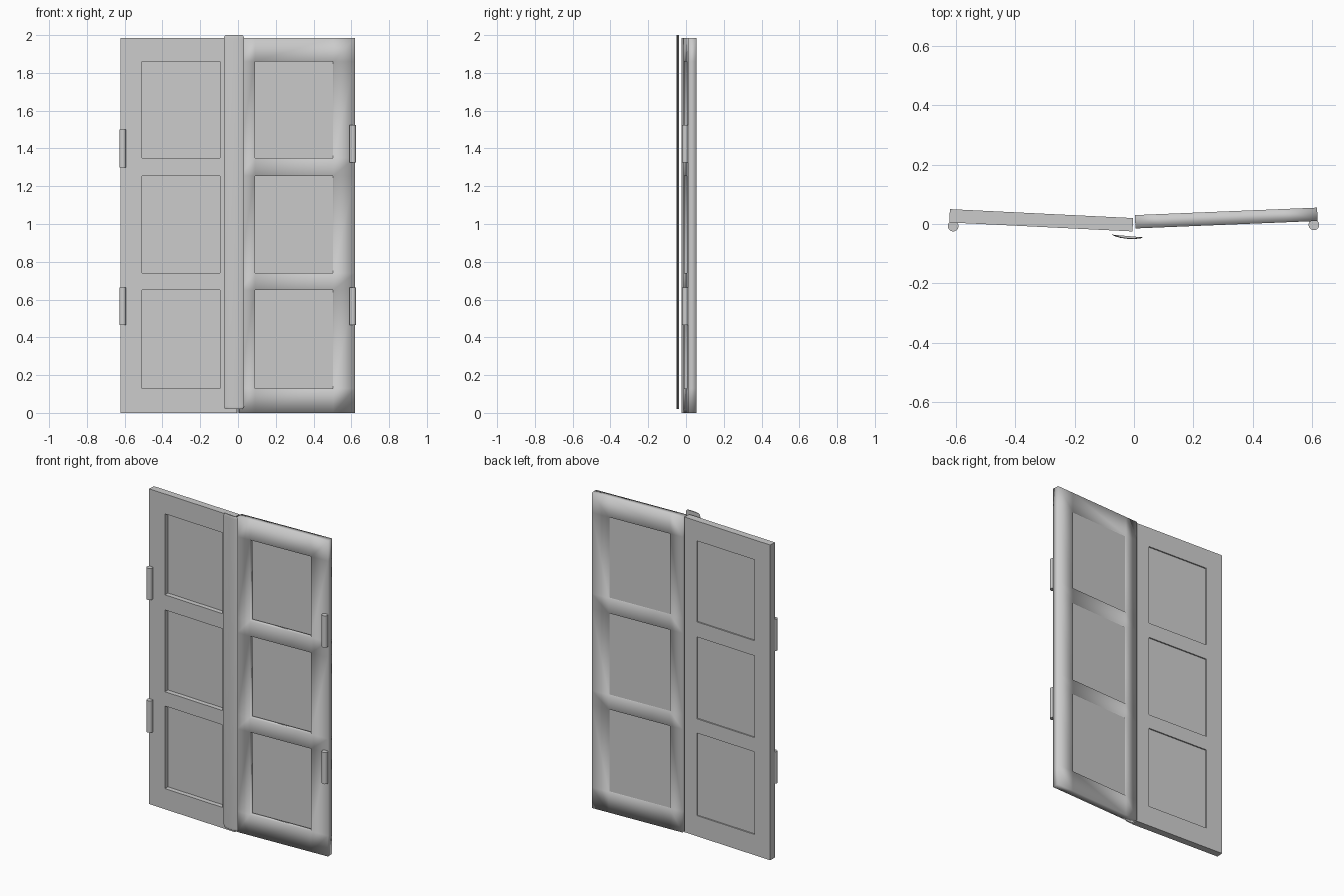
import bpy, bmesh, math
from mathutils import Matrix

if "Cube" in bpy.data.objects:
    bpy.data.objects.remove(bpy.data.objects["Cube"])

T = 0.045                                   # leaf thickness
ROWS = [(0.13, 0.65), (0.74, 1.255), (1.35, 1.86)]
H = 1.985


def finish(bm, name, matrix=None, smooth=False):
    bmesh.ops.recalc_face_normals(bm, faces=bm.faces)
    me = bpy.data.meshes.new(name)
    bm.to_mesh(me)
    bm.free()
    ob = bpy.data.objects.new(name, me)
    bpy.context.collection.objects.link(ob)
    if matrix:
        me.transform(matrix)
    for p in me.polygons:
        p.use_smooth = smooth
    return ob


def box(name, x, y, z, matrix):
    bm = bmesh.new()
    bmesh.ops.create_cube(bm, size=1)
    for v in bm.verts:
        v.co = [a + (b - a) * (c + 0.5) for (a, b), c in zip((x, y, z), v.co)]
    return finish(bm, name, matrix)


def leaf(name, xs, matrix, smooth):
    # frame: a grid of cells with three openings, extruded through the thickness
    zs = [0] + [v for r in ROWS for v in r] + [H]
    bm = bmesh.new()
    g = [[bm.verts.new((x, 0, z)) for z in zs] for x in xs]
    for i in range(3):
        for j in range(7):
            if not (i == 1 and j % 2 == 1):
                bm.faces.new((g[i][j], g[i + 1][j], g[i + 1][j + 1], g[i][j + 1]))
    ext = bmesh.ops.extrude_face_region(bm, geom=bm.faces[:], use_keep_orig=True)
    for v in ext["geom"]:
        if isinstance(v, bmesh.types.BMVert):
            v.co.y += T
    finish(bm, name + "_frame", matrix, smooth)
    # recessed panels
    for k, r in enumerate(ROWS):
        box(f"{name}_panel_{k + 1}", (xs[1], xs[2]), (0.03, 0.037), r, matrix)


def hinge(name, x, y, z0, z1):
    bm = bmesh.new()
    bmesh.ops.create_cone(bm, cap_ends=True, segments=24, radius1=0.018, radius2=0.018, depth=z1 - z0)
    ob = finish(bm, name, Matrix.Translation((x, y, (z0 + z1) / 2)))
    for p in ob.data.polygons:
        p.use_smooth = len(p.vertices) == 4
    for e in ob.data.edges:
        a, b = (ob.data.vertices[i].co.z for i in e.vertices)
        e.use_edge_sharp = abs(a - b) < 1e-5


# two door leaves, each swung slightly
left = Matrix.Translation((-0.005, -0.025, 0)) @ Matrix.Rotation(-math.radians(2.8), 4, 'Z')
right = Matrix.Translation((0.005, -0.015, 0)) @ Matrix.Rotation(math.radians(2.35), 4, 'Z')
leaf("left_leaf", [-0.619, -0.505, -0.09, 0], left, False)
leaf("right_leaf", [0, 0.085, 0.5, 0.615], right, True)

# hinge barrels
for i, (x, y, z0, z1) in enumerate([(-0.61, -0.007, 0.465, 0.665), (-0.61, -0.007, 1.3, 1.5),
                                    (0.607, -0.003, 0.465, 0.665), (0.607, -0.003, 1.325, 1.525)]):
    hinge(f"hinge_{i + 1}", x, y, z0, z1)

# cover strip over the meeting edges: lens-shaped section with rounded corners
bm = bmesh.new()
prof = [(-0.0535, 0.0), (-0.045, -0.004), (-0.025, -0.008), (0, -0.0095), (0.025, -0.008), (0.045, -0.004), (0.0535, 0.0)]
levels = [(0.02, 0.82), (0.026, 0.95), (0.036, 1), (1.984, 1), (1.994, 0.95), (2.0, 0.82)]
rings = [[bm.verts.new((x * s, y * s, z)) for x, y in prof] for z, s in levels]
for a, b in zip(rings, rings[1:]):
    for i in range(len(prof)):
        j = (i + 1) % len(prof)
        bm.faces.new((a[i], a[j], b[j], b[i]))
bm.faces.new(rings[0])
bm.faces.new(rings[-1])
strip = finish(bm, "cover_strip",
               Matrix.Translation((-0.0215, -0.0405, 0)) @ Matrix.Rotation(-math.radians(5), 4, 'Z'))
bpy.context.view_layer.objects.active = strip
strip.select_set(True)
bpy.ops.object.shade_smooth_by_angle(angle=math.radians(35))
